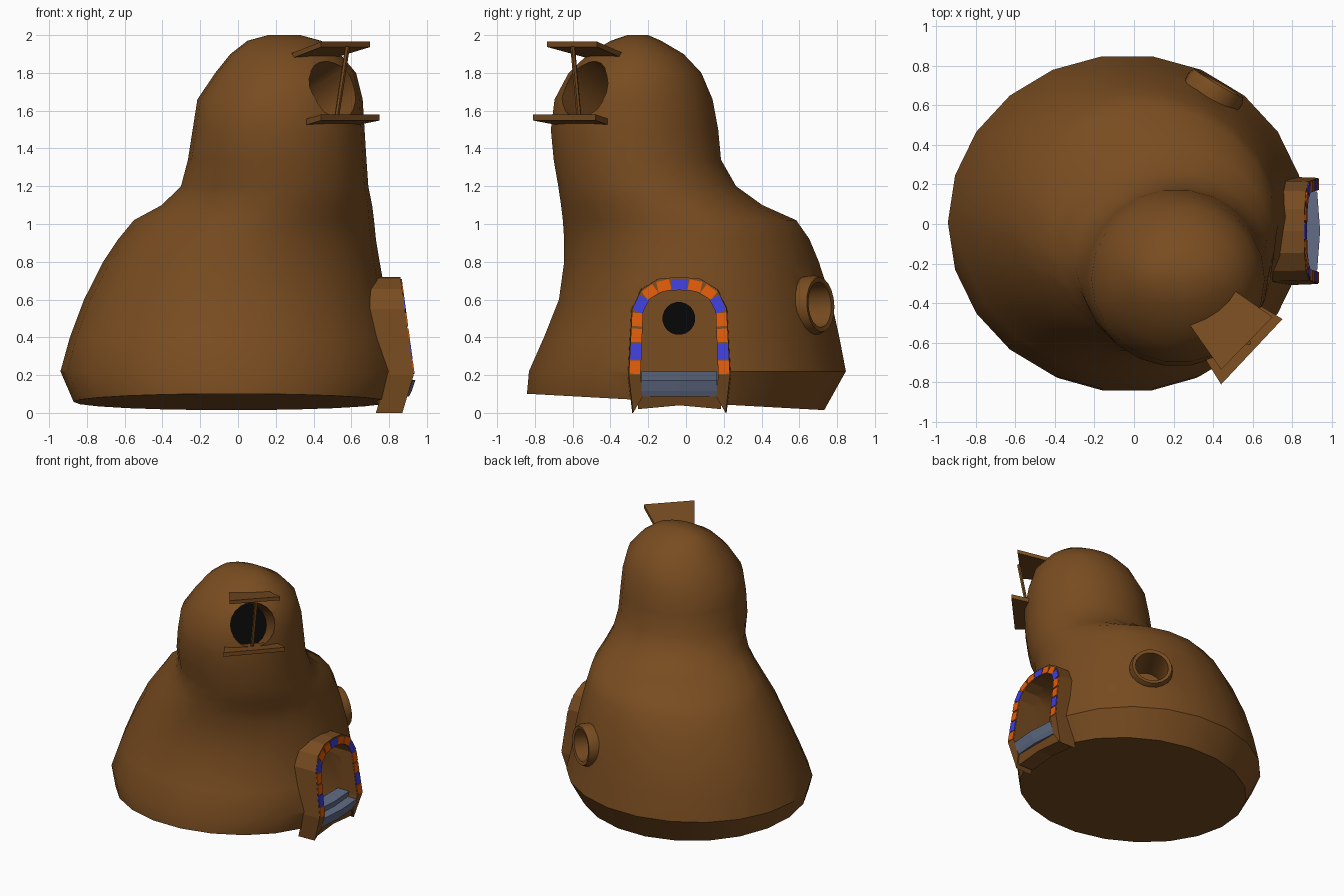
import bpy, bmesh, math
from mathutils import Vector

if "Cube" in bpy.data.objects:
    bpy.data.objects.remove(bpy.data.objects["Cube"])


def material(name, rgb):
    m = bpy.data.materials.new(name)
    m.diffuse_color = (*rgb, 1)
    m.use_nodes = True
    m.node_tree.nodes["Principled BSDF"].inputs["Base Color"].default_value = m.diffuse_color
    return m


CLAY = material("brown clay", (0.188, 0.072, 0.0145))
STONE = material("grey stone", (0.12, 0.15, 0.24))
ORANGE = material("orange tile", (0.75, 0.105, 0.003))
BLUE = material("blue tile", (0.05, 0.05, 0.70))
BLACK = material("black opening", (0.002, 0.002, 0.002))


def smooth(ob, angle):
    bpy.ops.object.select_all(action='DESELECT')
    ob.select_set(True)
    bpy.context.view_layer.objects.active = ob
    bpy.ops.object.shade_smooth_by_angle(angle=math.radians(angle))


def loft(name, rings, mat, caps=True, angle=None):
    """Skin a list of point rings, optionally closing both ends."""
    bm = bmesh.new()
    vs = [[bm.verts.new(p) for p in r] for r in rings]
    n = len(rings[0])
    for a, b in zip(vs, vs[1:]):
        for i in range(n):
            j = (i + 1) % n
            bm.faces.new((a[i], a[j], b[j], b[i]))
    if caps:
        bm.faces.new(vs[0][::-1])
        bm.faces.new(vs[-1])
    bmesh.ops.recalc_face_normals(bm, faces=bm.faces)
    me = bpy.data.meshes.new(name)
    bm.to_mesh(me)
    bm.free()
    me.materials.append(mat)
    ob = bpy.data.objects.new(name, me)
    bpy.context.collection.objects.link(ob)
    if angle:
        smooth(ob, angle)
    return ob


def lathe(name, origin, axis, profile, mat, n=20, caps=True, angle=None):
    """Rings of (radius, distance along axis)."""
    axis = Vector(axis).normalized()
    u = axis.orthogonal().normalized()
    w = axis.cross(u)
    ts = [2 * math.pi * i / n for i in range(n)]
    rings = [[Vector(origin) + axis * h + (u * math.cos(t) + w * math.sin(t)) * r for t in ts]
             for r, h in profile]
    return loft(name, rings, mat, caps, angle)


def cut(ob, cutter):
    m = ob.modifiers.new("cut", 'BOOLEAN')
    m.object, m.operation, m.solver = cutter, 'DIFFERENCE', 'EXACT'
    bpy.context.view_layer.objects.active = ob
    bpy.ops.object.modifier_apply(modifier=m.name)
    bpy.data.objects.remove(cutter)


# Body: z, then x and y extents of each ring
SECTIONS = [
    (0.055, -0.87, 0.80, -0.85, 0.74), (0.22, -0.94, 0.87, -0.84, 0.855),
    (0.40, -0.89, 0.82, -0.76, 0.82), (0.60, -0.815, 0.785, -0.68, 0.775),
    (0.80, -0.72, 0.75, -0.655, 0.71), (0.92, -0.65, 0.73, -0.66, 0.66),
    (1.02, -0.575, 0.72, -0.67, 0.59), (1.10, -0.42, 0.71, -0.675, 0.41),
    (1.20, -0.31, 0.69, -0.685, 0.27), (1.34, -0.265, 0.68, -0.705, 0.19),
    (1.50, -0.24, 0.67, -0.72, 0.175), (1.66, -0.215, 0.66, -0.70, 0.145),
    (1.80, -0.12, 0.625, -0.625, 0.085), (1.90, -0.04, 0.54, -0.52, -0.01),
    (1.97, 0.05, 0.44, -0.40, -0.13), (2.0, 0.16, 0.33, -0.31, -0.20)]
rings = []
for k, (z, x0, x1, y0, y1) in enumerate(SECTIONS):
    ring = []
    for i in range(22):
        t = 2 * math.pi * i / 22
        # the front left shoulder slopes in more steeply than the rest
        dent = max(0, math.cos(t - math.radians(225))) ** 4 * max(0, 1 - abs(z - 1.03) / 0.3)
        c, s = math.cos(t) * (1 - 0.15 * dent), math.sin(t) * (1 - 0.15 * dent)
        x = (x0 + x1) / 2 + (x1 - x0) / 2 * c
        y = (y0 + y1) / 2 + (y1 - y0) / 2 * s
        ring.append((x, y, z - (0.055 * y if k == 0 else 0)))  # tilted underside
    rings.append(ring)
body = loft("clay_body", rings, CLAY)

# Door arch half outlines (half width, height), mirrored about the door centre
DOOR_Y = -0.035
OUTER = [(0.245, 0.0), (0.268, 0.2), (0.25, 0.55), (0.2, 0.655), (0.11, 0.71), (0, 0.72)]
INNER = [(0.195, 0.085), (0.205, 0.2), (0.192, 0.54), (0.155, 0.605), (0.085, 0.643), (0, 0.65)]


def mirrored(half):
    return [Vector(p) for p in half] + [Vector((-a, b)) for a, b in half[-2::-1]]


def face_x(z):
    """Leaning front face of the door frame."""
    return 0.87 + 0.3 * z if z < 0.2 else 0.93 - 0.135 * (z - 0.2)


outer, inner = mirrored(OUTER), mirrored(INNER)

# Openings in the body
cut(body, loft("door_cutter", [[(x, DOOR_Y + p.x, p.y) for p in inner] for x in (0.60, 1.1)], CLAY))
TOWER_DIR = Vector((0.64, -0.64, 0.42)).normalized()
TOWER = Vector((0.485, -0.515, 1.70))
cut(body, lathe("tower_cutter", TOWER, TOWER_DIR, [(0.162, -0.36), (0.162, 0.4)], CLAY))
SIDE = Vector((0.40, 0.665, 0.57))
SIDE_DIR = Vector((0.5, 0.86, 0.06))
cut(body, lathe("side_cutter", SIDE, SIDE_DIR, [(0.12, -0.22), (0.12, 0.3)], CLAY))
smooth(body, 35)

# Dark discs inside the openings
lathe("tower_window_opening", TOWER, TOWER_DIR, [(0.161, -0.36), (0.161, -0.352)], BLACK)
lathe("door_window", (0.60, DOOR_Y - 0.003, 0.5), (1, 0, 0), [(0.087, 0), (0.087, 0.008)], BLACK)

# Round side window rim
lathe("side_window_rim", SIDE, SIDE_DIR,
      [(0.118, -0.2), (0.12, 0.05), (0.145, 0.055), (0.158, 0.02), (0.152, -0.1)],
      CLAY, caps=False, angle=35)

# Door frame with its threshold
frame = []
for o, i in zip(outer, inner):
    deep = 0.2 if i.y > 0.3 else 0.14
    frame.append([(face_x(i.y) - deep, DOOR_Y + i.x, i.y), (face_x(i.y), DOOR_Y + i.x, i.y),
                  (face_x(o.y), DOOR_Y + o.x, o.y), (face_x(o.y) - deep, DOOR_Y + o.x * 1.02, o.y)])
loft("door_frame", frame, CLAY)
loft("door_threshold", [[(0.74, y, low), (0.865, y, low), (0.885, y, 0.087), (0.74, y, 0.087)]
                        for y, low in ((DOOR_Y - 0.22, 0.02), (DOOR_Y, 0.04), (DOOR_Y + 0.22, 0.02))], CLAY)

# Tiles spaced along the middle of the frame
mid = [(o + i) / 2 for o, i in zip(outer, inner)][1:-1]
lengths = [(b - a).length for a, b in zip(mid, mid[1:])]


def along(s):
    for a, b, l in zip(mid, mid[1:], lengths):
        if s <= l or b is mid[-1]:
            return a + (b - a) * (s / l)
        s -= l


COLOURS = "OBOOBOOBOOBOOBO"
step = sum(lengths) / len(COLOURS)
for k, c in enumerate(COLOURS):
    gap = 0.0 if c == "B" else 0.08
    a, b = along((k + gap) * step), along((k + 1 - gap) * step)
    d = (b - a).normalized()
    side = Vector((-d.y, d.x)) * 0.028
    quad = [a - side, b - side, b + side, a + side]
    loft("frame_tile_%d" % k,
         [[(face_x(p.y) + e, DOOR_Y + p.x, p.y) for p in quad] for e in (-0.003, 0.006)],
         ORANGE if c == "O" else BLUE)

# Stone steps, slightly bowed outwards in the middle
for name, back, front, low, high in (("upper_step", 0.76, 0.85, 0.09, 0.22),
                                     ("lower_step", 0.76, 0.915, 0.087, 0.175)):
    loft(name, [[(back, y, low), (front + bow - 0.025, y, low), (front + bow - 0.01, y, low + 0.03),
                 (front + bow + 0.01, y, high), (back, y, high)]
                for y, bow in ((-0.235, 0), (DOOR_Y, 0.015), (0.165, 0))], STONE)


# Tower window shelf and canopy: tapered boards
def board(name, corners, thick):
    loft(name, [[(x, y, z - thick) for x, y, z in corners], corners], CLAY)


board("window_canopy", [(0.26, -0.48, 1.895), (0.44, -0.735, 1.965),
                        (0.70, -0.47, 1.965), (0.47, -0.31, 1.895)], 0.028)
board("window_shelf", [(0.34, -0.65, 1.55), (0.44, -0.81, 1.58),
                       (0.75, -0.48, 1.58), (0.60, -0.39, 1.55)], 0.032)

# Canopy strut
foot, head = Vector((0.52, -0.565, 1.55)), Vector((0.58, -0.60, 1.94))
lathe("canopy_strut", foot, head - foot, [(0.013, 0), (0.013, (head - foot).length)], CLAY, n=6)
